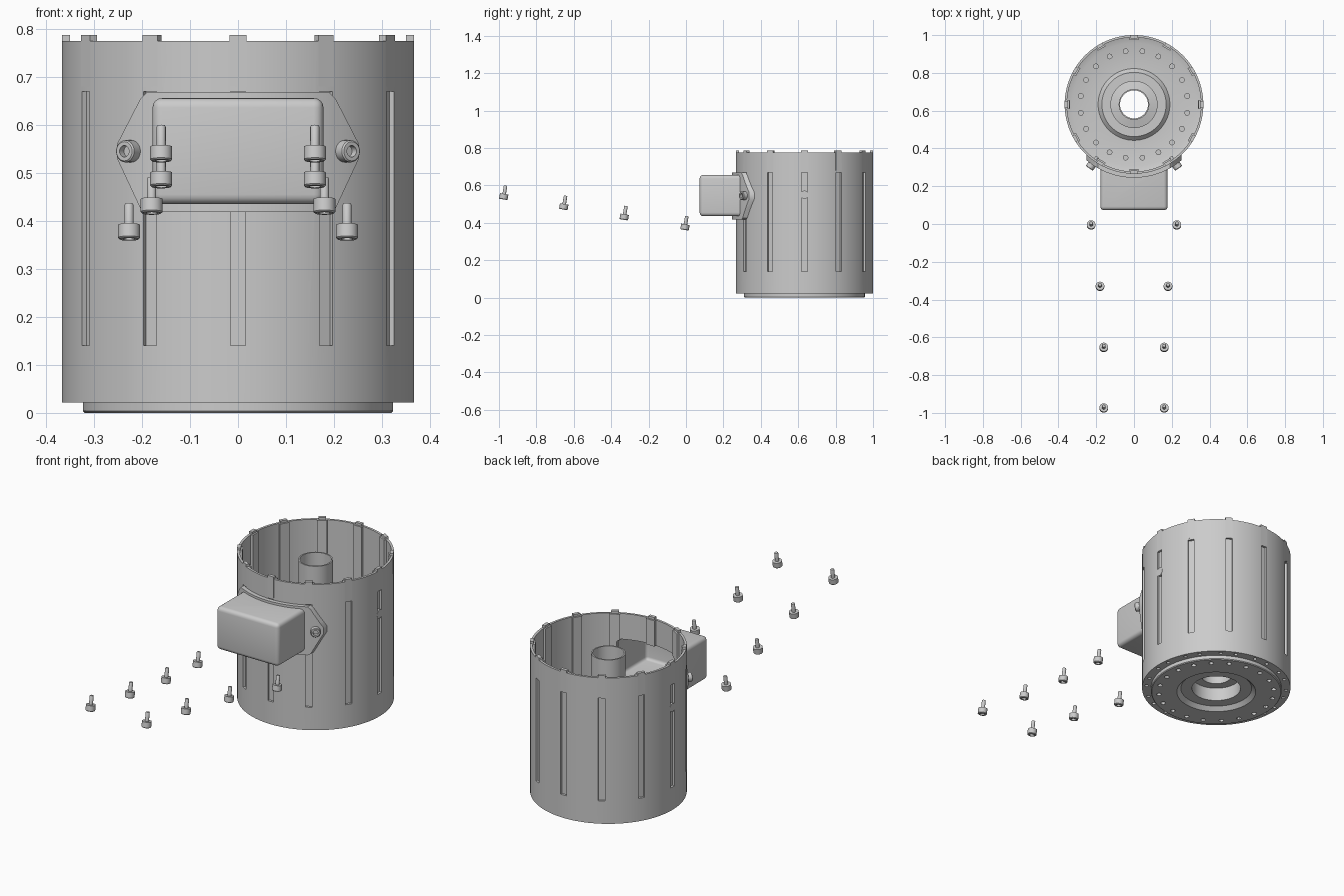
import bpy, bmesh
from math import sin, cos, pi, radians, sqrt
from mathutils import Matrix, Vector

if "Cube" in bpy.data.objects:
    bpy.data.objects.remove(bpy.data.objects["Cube"])

CY = 0.633                       # y of the housing axis
AXIS = Matrix.Translation((0, CY, 0))


def make(name, bm, smooth=True):
    bmesh.ops.recalc_face_normals(bm, faces=bm.faces)
    me = bpy.data.meshes.new(name)
    bm.to_mesh(me)
    bm.free()
    ob = bpy.data.objects.new(name, me)
    bpy.context.collection.objects.link(ob)
    if smooth:
        shade(ob)
    return ob


def activate(ob):
    bpy.ops.object.select_all(action='DESELECT')
    ob.select_set(True)
    bpy.context.view_layer.objects.active = ob


def shade(ob):
    activate(ob)
    bpy.ops.object.shade_smooth_by_angle(angle=radians(32))


def boolean(ob, tool, op='DIFFERENCE', keep=False):
    m = ob.modifiers.new("bool", 'BOOLEAN')
    m.operation, m.object, m.solver = op, tool, 'EXACT'
    activate(ob)
    bpy.ops.object.modifier_apply(modifier=m.name)
    if not keep:
        bpy.data.objects.remove(tool)
    shade(ob)


def add_box(bm, lo, hi, mat=Matrix()):
    lo, hi = Vector(lo), Vector(hi)
    size = Matrix.Diagonal((*(hi - lo), 1))
    return bmesh.ops.create_cube(bm, size=1, matrix=mat @ Matrix.Translation((lo + hi) / 2) @ size)


def add_cyl(bm, r, z0, z1, mat=Matrix(), seg=24):
    bmesh.ops.create_cone(bm, cap_ends=True, segments=seg, radius1=r, radius2=r, depth=z1 - z0,
                          matrix=mat @ Matrix.Translation((0, 0, (z0 + z1) / 2)))


def add_lathe(bm, profile, seg=96):
    rings = [[bm.verts.new((r * cos(2 * pi * i / seg), CY + r * sin(2 * pi * i / seg), z))
              for i in range(seg)] for r, z in profile]
    for a, b in zip(rings, rings[1:] + rings[:1]):
        for i in range(seg):
            j = (i + 1) % seg
            bm.faces.new((a[i], a[j], b[j], b[i]))


def around(angle):
    return AXIS @ Matrix.Rotation(angle, 4, 'Z')


def rounded_box(name, lo, hi, radius):
    bm = bmesh.new()
    add_box(bm, lo, hi)
    bmesh.ops.bevel(bm, geom=bm.edges[:], offset=radius, segments=4, profile=0.5, affect='EDGES')
    return make(name, bm)


# Housing: thin outer wall, stepped base and central tube as one turned profile
bm = bmesh.new()
add_lathe(bm, [(.367, .775), (.367, .022), (.323, .022), (.323, .004), (.319, 0), (.195, 0),
               (.175, .02), (.12, .02), (.12, .09), (.074, .09), (.074, .735), (.081, .735),
               (.081, .12), (.125, .11), (.125, .06), (.17, .06), (.19, .04), (.325, .04),
               (.355, .05), (.355, .775)])
housing = make("housing", bm)

# Vertical slots in the wall
bm = bmesh.new()
for k in range(12):
    add_box(bm, (.345, -.016, .14), (.4, .016, .67), around(k * pi / 6))
boolean(housing, make("slot_cutter", bm, False))

# Screw holes under the base and under the rim
bm = bmesh.new()
for k in range(20):
    add_cyl(bm, .012, -.02, .02, around((k + .5) * pi / 10) @ Matrix.Translation((.285, 0, 0)), 12)
for k in range(12):
    for d in (-.11, .11):
        add_cyl(bm, .009, 0, .035, around(k * pi / 6 + d) @ Matrix.Translation((.345, 0, 0)), 12)
boolean(housing, make("hole_cutter", bm, False))

# Ribs behind the slots, with tabs standing above the rim
bm = bmesh.new()
for k in range(12):
    add_box(bm, (.342, -.024, .045), (.3555, .024, .775), around(k * pi / 6))
ribs = make("inner_ribs", bm, False)
bm = bmesh.new()
for k in range(12):
    add_box(bm, (.35, -.018, .68), (.367, .018, .787), around(k * pi / 6))
make("rim_tabs", bm, False)

# Floor screws
bm = bmesh.new()
for k in range(20):
    add_cyl(bm, .015, .035, .055, around((k + .5) * pi / 10) @ Matrix.Translation((.285, 0, 0)), 16)
make("floor_screws", bm)

# Side pins in the left and right slots
bm = bmesh.new()
for k in (0, pi):
    m = around(k) @ Matrix.Translation((0, 0, .55)) @ Matrix.Rotation(pi / 2, 4, 'Y')
    add_cyl(bm, .022, .34, .367, m)
make("side_pins", bm)

# Curved mounting flange: hexagonal outline wrapped on the wall
bm = bmesh.new()
outline = [(-.19, .668), (.19, .668), (.203, .655), (.252, .56), (.252, .53), (.203, .425), (.19, .418),
           (-.19, .418), (-.203, .425), (-.252, .53), (-.252, .56), (-.203, .655)]
face = bm.faces.new([bm.verts.new((x, .15, z)) for x, z in outline])
ext = bmesh.ops.extrude_face_region(bm, geom=[face])
bmesh.ops.translate(bm, vec=(0, .33, 0), verts=[v for v in ext['geom'] if isinstance(v, bmesh.types.BMVert)])
flange = make("box_flange", bm)
bm = bmesh.new()
add_lathe(bm, [(.388, .3), (.388, .8), (.366, .8), (.366, .3)])
boolean(flange, make("wrap_cutter", bm), 'INTERSECT')

# Front terminal box, hollow and open to the housing
box = rounded_box("terminal_box", (-.178, .073, .435), (.178, .42, .656), .02)
bm = bmesh.new()
add_cyl(bm, .36, 0, 1, AXIS, 96)
boolean(box, make("bore_cutter", bm))
cavity = rounded_box("cavity_cutter", (-.165, .086, .449), (.165, .46, .642), .015)
for part in (box, flange, ribs):
    boolean(part, cavity, keep=True)
boolean(housing, cavity)


# Socket-head bolt: head at the origin, shaft along the given direction
def bolt(name, pos, direction):
    bm = bmesh.new()
    prof = [(.020, 0), (.023, .003), (.023, .03), (.0095, .03), (.0095, .072), (.008, .075)]
    n = 24
    rings = [[bm.verts.new((r * cos(2 * pi * i / n), r * sin(2 * pi * i / n), z)) for i in range(n)]
             for r, z in [(.012, .016), (.012, 0)] + prof]
    for a, b in zip(rings, rings[1:]):
        for i in range(n):
            j = (i + 1) % n
            bm.faces.new((a[i], a[j], b[j], b[i]))
    bm.faces.new(rings[0])
    bm.faces.new(rings[-1])
    rot = Vector(direction).to_track_quat('Z', 'Y').to_matrix().to_4x4()
    bm.transform(Matrix.Translation(pos) @ rot)
    return make(name, bm)


for side, s in (("left", -1), ("right", 1)):
    # Bolts fixed through the flange ears
    a = radians(35)
    out = Vector((s * sin(a), -cos(a), 0))
    bolt(f"flange_bolt_{side}", Vector((0, CY, .545)) + out * .413, -out)
    # Row of loose bolts in front
    for i, (x, y, z) in enumerate([(.227, -.008, .362), (.18, -.333, .416),
                                   (.16, -.656, .471), (.16, -.977, .525)]):
        bolt(f"loose_bolt_{side}_{i + 1}", (s * x, y, z), (0, .17, 1))
